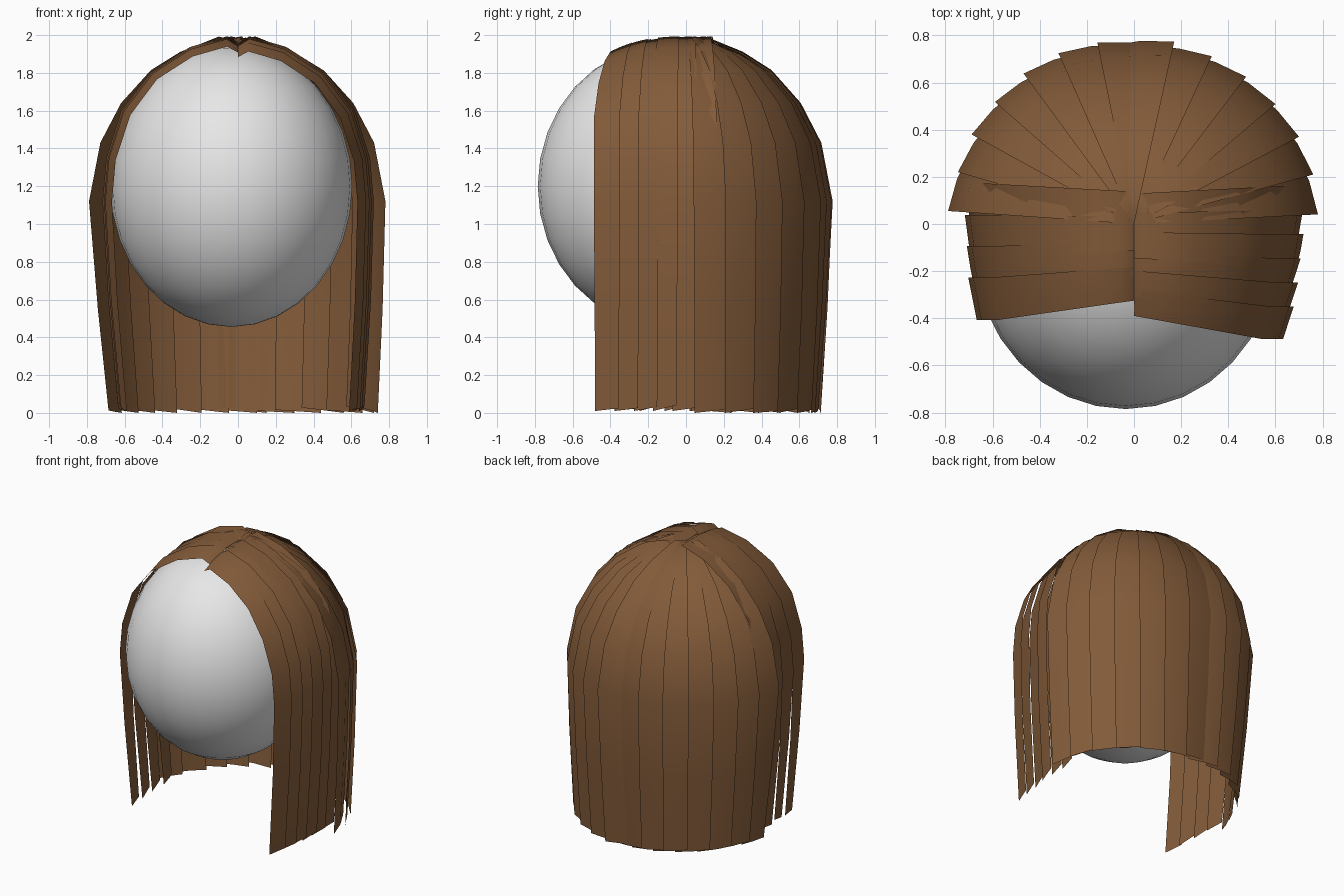
import bpy, bmesh, math, random

if "Cube" in bpy.data.objects:
    bpy.data.objects.remove(bpy.data.objects["Cube"])
random.seed(4)


def material(name, rgb):
    m = bpy.data.materials.new(name)
    m.diffuse_color = (*rgb, 1)
    m.use_nodes = True
    m.node_tree.nodes["Principled BSDF"].inputs["Base Color"].default_value = m.diffuse_color
    return m


BROWN = material("hair brown", (0.225, 0.104, 0.041))
GREY = material("head grey", (0.8, 0.8, 0.8))


def add_card(bm, point, rows, lo, hi, tilt, taper=0.0):
    """One strand: a strip of three vertices across, point(row, u, lift) gives positions."""
    grid = []
    slant = random.uniform(0.006, 0.018)
    for i in range(rows):
        t = i / (rows - 1)
        mid, half = (lo + hi) / 2, (hi - lo) / 2 * (1 - taper * max(0, t - 0.75) / 0.25)
        row = []
        for k in (-1, 0, 1):
            co = list(point(i, mid + k * half, tilt * k * min(1, 2 * t)))
            if i == rows - 1:
                co[2] += slant * (1 + k)
            row.append(bm.verts.new(co))
        grid.append(row)
    for a, b in zip(grid, grid[1:]):
        for k in range(2):
            bm.faces.new((a[k], a[k + 1], b[k + 1], b[k]))


def finish(bm, name):
    me = bpy.data.meshes.new(name)
    bm.to_mesh(me)
    bm.free()
    me.materials.append(BROWN)
    for p in me.polygons:
        p.use_smooth = True
    ob = bpy.data.objects.new(name, me)
    bpy.context.collection.objects.link(ob)
    return ob


# Head
bpy.ops.mesh.primitive_uv_sphere_add(segments=32, ring_count=16, location=(-0.035, -0.11, 1.2))
head = bpy.context.object
head.name = "head"
head.scale = (0.64, 0.675, 0.745)
head.data.materials.append(GREY)
bpy.ops.object.shade_smooth()

# Side hair: strands draped left and right from the centre parting
SIDE = [(0, 1.95), (0.06, 1.985), (0.25, 1.93), (0.45, 1.80), (0.60, 1.60),
        (0.68, 1.35), (0.70, 1.12), (0.68, 0.60), (0.64, 0.0)]


def side_hair(name, sign, front, count, taper, widen, tuck):
    bm = bmesh.new()
    step = (0.10 - front) / count
    for n in range(count):
        lo = front + n * step
        jitter = random.uniform(-0.006, 0.008)

        def point(i, y, lift):
            x, z = SIDE[i]
            s = min(1, x / 0.6)
            width = 1 - widen * max(0, -y - 0.12)
            x -= tuck * max(0, 1.12 - z)
            z -= 0.8 * min(0, y + 0.1) ** 2 * max(0, (z - 1.1) / 0.9)
            out = lift + jitter
            return (sign * (x * width + out * s), y * (1 + 0.25 * s),
                    max(0.01, z + out * (1 - s)))
        add_card(bm, point, len(SIDE), lo, lo + step * 1.35, 0.012, taper)
    return finish(bm, name)


side_hair("right_side_hair", 1, -0.39, 6, 0.1, 0.28, -0.01)
side_hair("left_side_hair", -1, -0.325, 4, 0.3, 0.12, 0.02)

# Back hair: overlapping strands fanned around the crown
BACK = [(0.0, 1.955), (0.10, 1.985), (0.30, 1.905), (0.45, 1.81), (0.60, 1.64),
        (0.71, 1.43), (0.77, 1.12), (0.74, 0.55), (0.70, 0.0)]
bm = bmesh.new()
COUNT = 14
for n in range(COUNT):
    a0 = 3 + 174 * n / COUNT
    a1 = a0 + 174 / COUNT
    right = n < COUNT / 2
    a0, a1 = (a0, min(a1 + 9, 175)) if right else (max(a0 - 9, 5), a1 - 1)
    jitter = random.uniform(-0.010, 0.008)

    def fan(i, deg, lift):
        r, z = BACK[i]
        a = math.radians(deg)
        s = min(1, r / 0.6)
        low = max(0, (1.12 - z) / 1.12)
        r += (lift + jitter) * s + 0.03 * math.cos(a) * low
        return (r * math.cos(a), r * math.sin(a),
                max(0, z + (lift + jitter) * (1 - s)))
    # the forward edge of each strand overlaps its neighbour
    add_card(bm, fan, len(BACK), a0, a1, -0.016 if right else 0.016,
             0.3 if n == COUNT - 1 else 0.05)
finish(bm, "back_hair")
